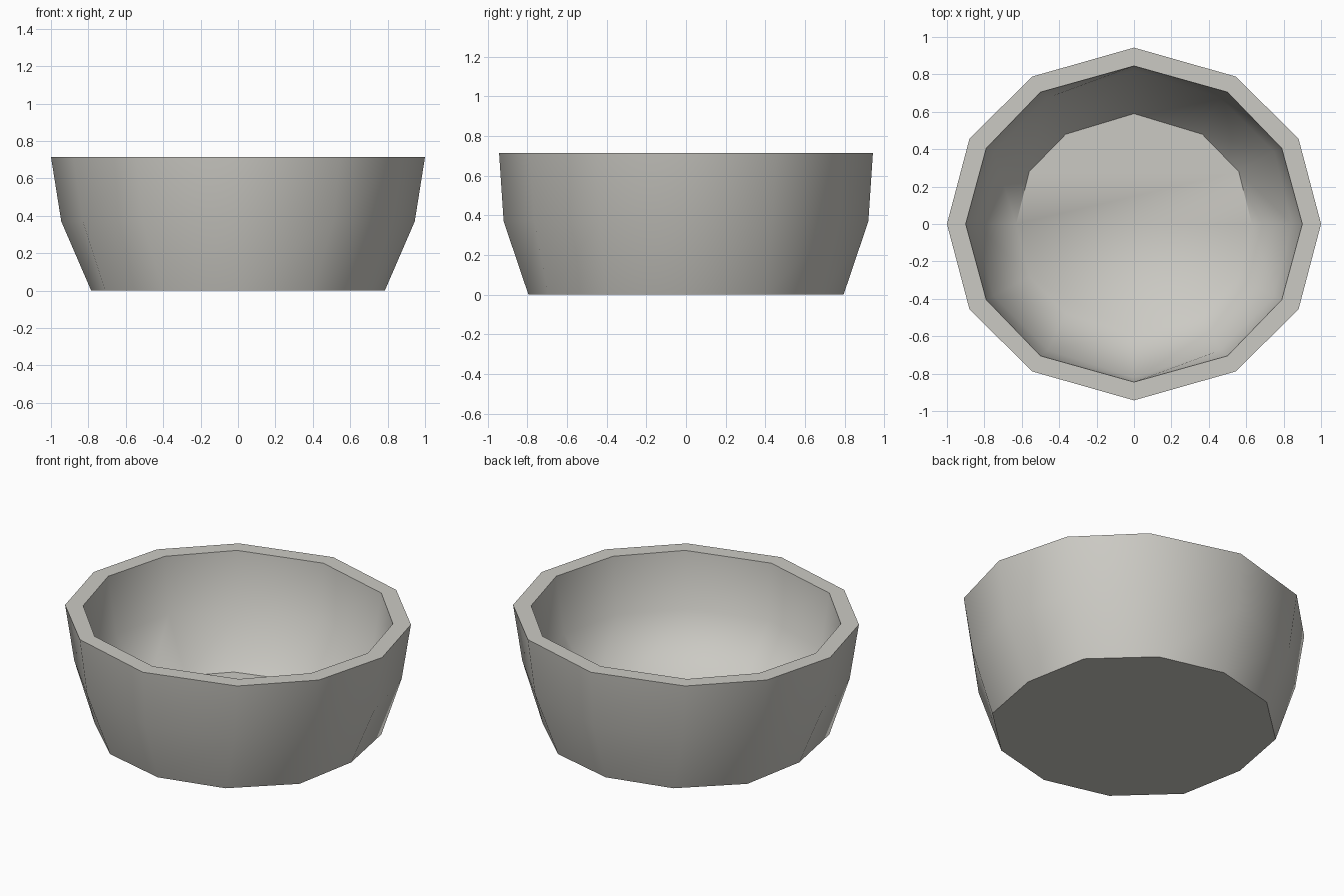
import bpy, bmesh

if "Cube" in bpy.data.objects:
    bpy.data.objects.remove(bpy.data.objects["Cube"])

# Quarter outlines of each twelve-sided ring, from +x round to +y, with height
RINGS = [
    (0.00, [(0.785, 0), (0.71, 0.405), (0.40, 0.695), (0, 0.795)]),   # outer base
    (0.37, [(0.945, 0), (0.83, 0.435), (0.51, 0.765), (0, 0.92)]),    # outer belly
    (0.715, [(1.0, 0), (0.88, 0.455), (0.545, 0.788), (0, 0.943)]),   # outer rim
    (0.715, [(0.90, 0), (0.79, 0.405), (0.50, 0.705), (0, 0.845)]),   # inner rim
    (0.37, [(0.845, 0), (0.75, 0.385), (0.46, 0.675), (0, 0.82)]),    # inner belly
    (0.075, [(0.63, 0), (0.56, 0.28), (0.365, 0.48), (0, 0.59)]),     # floor
]


def full_ring(quarter):
    """Mirror a quarter outline into a closed ring."""
    half = quarter + [(-x, y) for x, y in reversed(quarter[:-1])]
    return half + [(x, -y) for x, y in reversed(half[1:-1])]


bm = bmesh.new()
rings = [[bm.verts.new((x, y, z)) for x, y in full_ring(q)] for z, q in RINGS]
n = len(rings[0])

# Walls and rim
for a, b in zip(rings, rings[1:]):
    for i in range(n):
        j = (i + 1) % n
        bm.faces.new((a[i], a[j], b[j], b[i]))

# Underside, and a floor in two halves
bm.faces.new(rings[0][::-1])
floor = rings[-1]
bm.faces.new(floor[:n // 2 + 1])
bm.faces.new(floor[n // 2:] + [floor[0]])

for f in bm.faces:
    f.smooth = True

# Crisp edges: base, both rim edges, and the back half of the floor
for k in (0, 2, 3, 5):
    for i in range(n):
        if k == 5 and i >= n // 2:
            continue
        bm.edges.get((rings[k][i], rings[k][(i + 1) % n])).smooth = False

mesh = bpy.data.meshes.new("bowl")
bm.to_mesh(mesh)
bm.free()

# Colour
mat = bpy.data.materials.new("warm_grey")
mat.diffuse_color = (0.60, 0.59, 0.55, 1)
mat.use_nodes = True
mat.node_tree.nodes["Principled BSDF"].inputs["Base Color"].default_value = mat.diffuse_color
mesh.materials.append(mat)

bowl = bpy.data.objects.new("bowl", mesh)
bpy.context.collection.objects.link(bowl)
